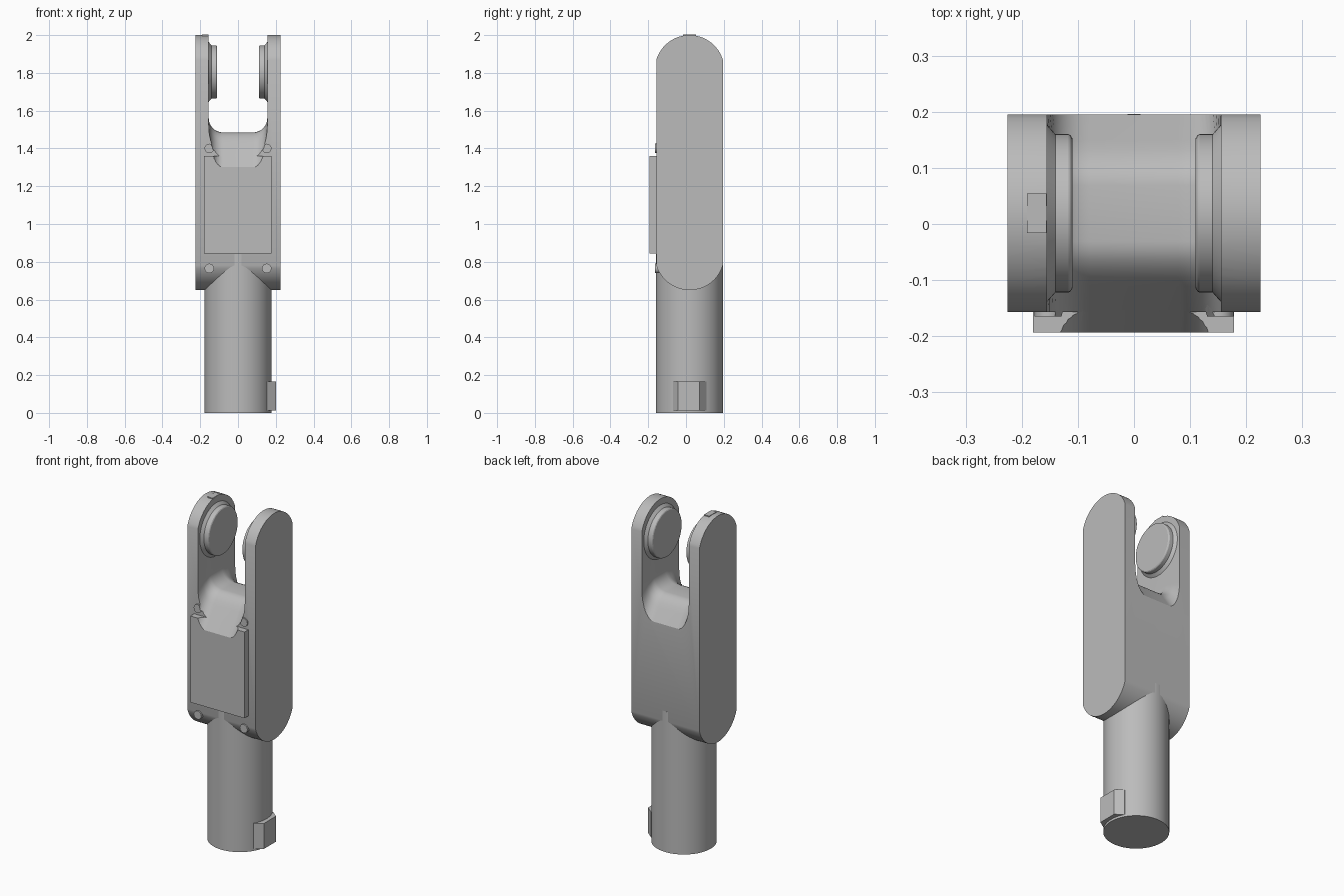
import bpy, bmesh
from math import sin, cos, pi, asin, radians
from mathutils import Matrix, Vector

cube = bpy.data.objects.get("Cube")
if cube:
    bpy.data.objects.remove(cube, do_unlink=True)

grey = bpy.data.materials.new("grey metal")
grey.use_nodes = True
GREY = (0.5, 0.5, 0.5, 1)
grey.diffuse_color = GREY
grey.node_tree.nodes["Principled BSDF"].inputs["Base Color"].default_value = GREY

CY = 0.019        # depth of the shared centre line
WALL = 0.155      # half width of the fork slot


def loft(name, rings):
    """Closed solid through a list of matching point rings."""
    bm = bmesh.new()
    rows = [[bm.verts.new(p) for p in ring] for ring in rings]
    n = len(rows[0])
    for a, b in zip(rows, rows[1:]):
        for i in range(n):
            j = (i + 1) % n
            bm.faces.new((a[i], a[j], b[j], b[i]))
    bm.faces.new(rows[0])
    bm.faces.new(rows[-1])
    bmesh.ops.recalc_face_normals(bm, faces=bm.faces)
    mesh = bpy.data.meshes.new(name)
    bm.to_mesh(mesh)
    bm.free()
    mesh.materials.append(grey)
    obj = bpy.data.objects.new(name, mesh)
    bpy.context.collection.objects.link(obj)
    return obj


def turned(name, centre, axis, profile, sides=64):
    """Round part: (distance along axis, radius) pairs."""
    spin = Vector(axis).to_track_quat('Z', 'Y').to_matrix()
    return loft(name, [[Vector(centre) + spin @ Vector(
        (r * cos(2 * pi * i / sides), r * sin(2 * pi * i / sides), h))
        for i in range(sides)] for h, r in profile])


def box(name, lo, hi):
    return loft(name, [[(lo[0], lo[1], z), (hi[0], lo[1], z),
                        (hi[0], hi[1], z), (lo[0], hi[1], z)]
                       for z in (lo[2], hi[2])])


def activate(obj):
    bpy.ops.object.select_all(action='DESELECT')
    obj.select_set(True)
    bpy.context.view_layer.objects.active = obj


def cut(obj, cutter):
    mod = obj.modifiers.new("cut", 'BOOLEAN')
    mod.operation = 'DIFFERENCE'
    mod.solver = 'EXACT'
    mod.object = cutter
    activate(obj)
    bpy.ops.object.modifier_apply(modifier=mod.name)


# Fork body: slab with arched ends, extruded across x
R, HALF, STEPS = 0.184, 0.176, 24
reach = asin(HALF / R)
outline = []
for z, s in ((1.816, 1), (0.834, -1)):
    for i in range(STEPS + 1):
        a = s * reach * (1 - 2 * i / STEPS)
        outline.append((CY + R * sin(a), z + s * R * cos(a)))
fork_body = loft("fork_body", [[(x, y, z) for y, z in outline]
                               for x in (-0.225, 0.225)])

# Raised front cover
front_cover = box("front_cover", (-0.18, -0.193, 0.845), (0.178, -0.15, 1.36))

# Saddle-shaped slot cutter, its floor falling away to front and back
def slot_section(d):
    a = abs(d)
    floor = 1.485 - 1.5 * max(0, a - 0.089)
    if 0.05 < a < 0.13:
        floor = 1.485 - 1.5 * (a - 0.05) ** 2 / 0.16
    rise = 0.075 + 1.1 * max(0, a - 0.089)
    right = [(0.08 + (WALL - 0.08) * sin(t), floor + rise * (1 - cos(t)))
             for t in (pi / 2 * i / 12 for i in range(13))]
    right.append((WALL, 2.2))
    pts = right + [(-x, z) for x, z in reversed(right)]
    return [(x, CY + d, z) for x, z in pts]


depths = (0.05, 0.066, 0.082, 0.098, 0.114, 0.13, 0.3)
slot_cutter = loft("slot_cutter", [slot_section(d) for d in
                                   [-d for d in reversed(depths)] + list(depths)])
slot_cutter.hide_render = True
cut(fork_body, slot_cutter)
cut(front_cover, slot_cutter)

# Round shaft below the fork
shaft = turned("shaft", (0, CY, 0), (0, 0, 1), ((0, 0.177), (0.84, 0.177)), 96)

# Tapered key low on the left of the shaft
key = [(0.1, -0.07), (0.156, -0.07), (0.2, -0.042),
       (0.2, 0.072), (0.156, 0.108), (0.1, 0.108)]
shaft_key = loft("shaft_key", [[(x, y, z) for x, y in key] for z in (0.013, 0.165)])

# Pivot bosses with a flared base and softened rim
for side, label in ((1, "left"), (-1, "right")):
    turned(label + "_boss", (side * 0.16, CY, 1.805), (-side, 0, 0),
           ((0, 0.158), (0.005, 0.158), (0.02, 0.141), (0.043, 0.141),
            (0.047, 0.139), (0.05, 0.134)))
    # Cover screws
    for z, level in ((0.765, "lower"), (1.4, "upper")):
        screw = turned(label + "_" + level + "_screw", (side * 0.152, -0.13, z),
                       (0, -1, 0), ((0, 0.025), (0.035, 0.025)), 32)
        if level == "upper":
            cut(screw, slot_cutter)

# Small flat tab on top of the right arm
box("top_tab", (-0.191, -0.016, 1.98), (-0.156, 0.054, 2.002))

bpy.data.objects.remove(slot_cutter, do_unlink=True)

# Smooth curved faces, keep edges crisp
for obj in list(bpy.context.collection.objects):
    if obj.type == 'MESH' and obj.data.materials and obj.data.materials[0] == grey:
        activate(obj)
        bpy.ops.object.shade_smooth_by_angle(angle=radians(25))
